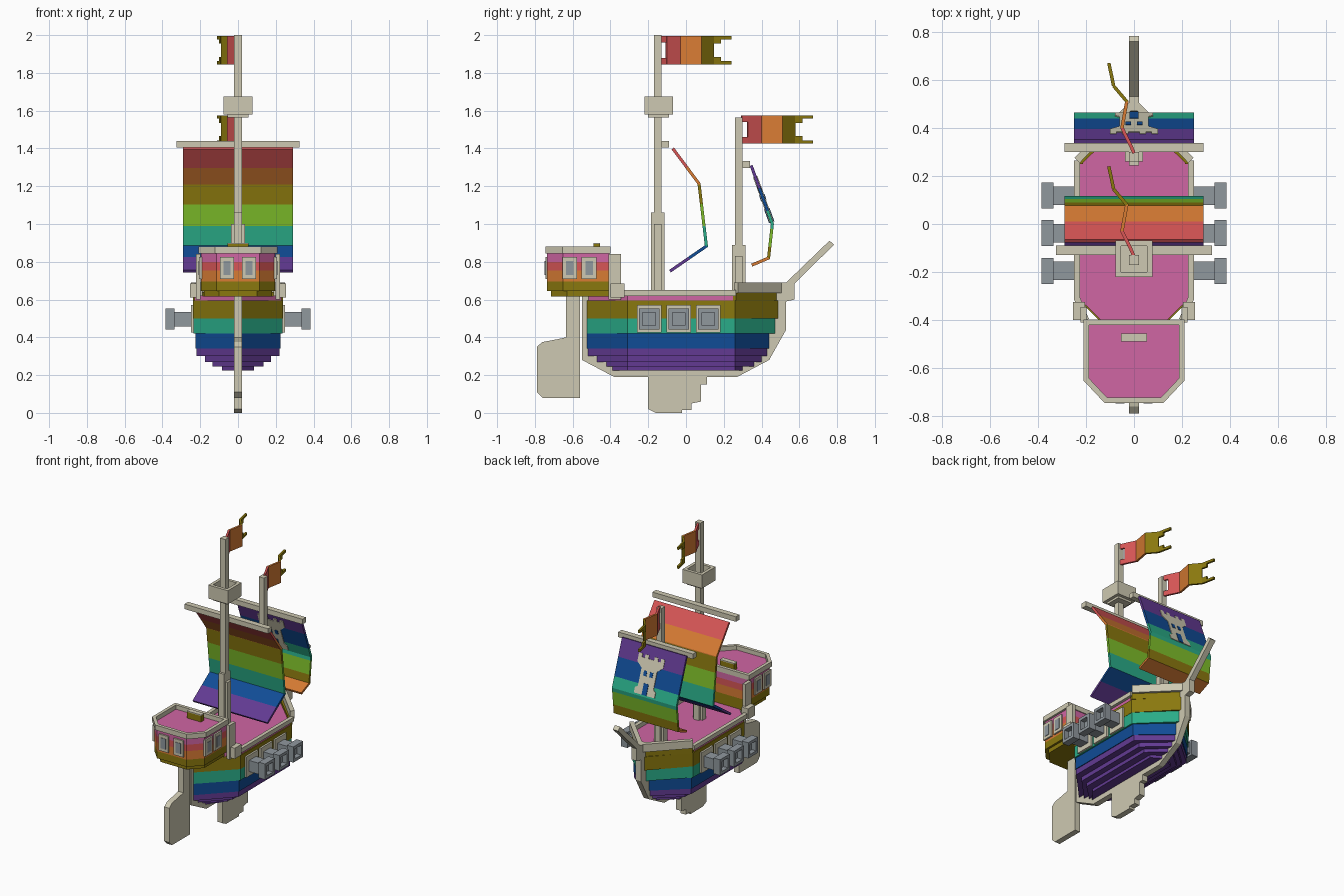
import bpy, bmesh, math
from mathutils import Vector

if "Cube" in bpy.data.objects:
    bpy.data.objects.remove(bpy.data.objects["Cube"])

# ---------- colours ----------
def lin(c):
    c /= 255
    return c / 12.92 if c < 0.04045 else ((c + 0.055) / 1.055) ** 2.4

def colour(name, r, g, b):
    m = bpy.data.materials.new(name)
    m.diffuse_color = (lin(r), lin(g), lin(b), 1)
    m.use_nodes = True
    m.node_tree.nodes["Principled BSDF"].inputs["Base Color"].default_value = m.diffuse_color
    return m

CREAM = colour("cream", 206, 201, 178)
GREY = colour("grey", 144, 152, 158)
PURPLE = colour("purple", 98, 58, 146)
BLUE = colour("blue", 16, 76, 150)
TEAL = colour("teal", 42, 172, 136)
GREEN = colour("green", 126, 190, 42)
OLIVE = colour("olive", 138, 120, 14)
ORANGE = colour("orange", 216, 124, 52)
RED = colour("red", 216, 86, 86)
PINK = colour("pink", 208, 102, 164)

# ---------- helpers ----------
def XY(u, v, w): return (u, v, w)      # plan shape raised along z
def YZ(u, v, w): return (w, u, v)      # side shape spread along x

def finish(name, bm, mats):
    bmesh.ops.recalc_face_normals(bm, faces=bm.faces)
    me = bpy.data.meshes.new(name)
    bm.to_mesh(me)
    bm.free()
    for m in mats:
        me.materials.append(m)
    ob = bpy.data.objects.new(name, me)
    bpy.context.collection.objects.link(ob)
    return ob

def prism(name, pts, lo, hi, mat, to3d=XY):
    bm = bmesh.new()
    a = [bm.verts.new(to3d(u, v, lo)) for u, v in pts]
    b = [bm.verts.new(to3d(u, v, hi)) for u, v in pts]
    bm.faces.new(a)
    bm.faces.new(b[::-1])
    for i in range(len(pts)):
        j = (i + 1) % len(pts)
        bm.faces.new((a[i], a[j], b[j], b[i]))
    return finish(name, bm, [mat])

def box(name, x0, x1, y0, y1, z0, z1, mat):
    return prism(name, [(x0, y0), (x1, y0), (x1, y1), (x0, y1)], z0, z1, mat)

def ribbon(name, path, thick, lo, hi, mats, to3d=XY, closed=False):
    """Strip of even thickness along a path, one material per segment."""
    p = [Vector(q) for q in path]
    n = len(p)
    bm = bmesh.new()
    rows = []
    for i in range(n):
        d0 = p[i] - p[i - 1] if i or closed else p[1] - p[0]
        d1 = p[(i + 1) % n] - p[i] if i < n - 1 or closed else d0
        d0, d1 = d0.normalized(), d1.normalized()
        n0, n1 = Vector((-d0.y, d0.x)), Vector((-d1.y, d1.x))
        m = (n0 + n1).normalized()
        o = m * (thick / 2 / max(m.dot(n0), 0.4))
        rows.append([bm.verts.new(to3d(q.x, q.y, w)) for q, w in
                     ((p[i] + o, lo), (p[i] - o, lo), (p[i] - o, hi), (p[i] + o, hi))])
    used = list(dict.fromkeys(mats))
    for i in range(n if closed else n - 1):
        r, s = rows[i], rows[(i + 1) % n]
        for k in range(4):
            f = bm.faces.new((r[k], r[(k + 1) % 4], s[(k + 1) % 4], s[k]))
            f.material_index = used.index(mats[i % len(mats)])
    if not closed:
        bm.faces.new(rows[0])
        bm.faces.new(rows[-1][::-1]).material_index = used.index(mats[(n - 2) % len(mats)])
    return finish(name, bm, used)

def mirrored(half):
    return half + [(-x, y) for x, y in reversed(half)]

# ---------- hull: stepped layers, pointed at both ends ----------
for name, z0, z1, w, ys, yb, mat in (
        ("hull_bottom", .225, .245, .085, -.39, .30, PURPLE),
        ("hull_step_low", .245, .27, .135, -.42, .36, PURPLE),
        ("hull_step_mid", .27, .30, .175, -.47, .40, PURPLE),
        ("hull_step_top", .30, .34, .22, -.52, .43, PURPLE),
        ("hull_blue_band", .34, .42, .225, -.523, .44, BLUE),
        ("hull_teal_band", .42, .50, .235, -.525, .47, TEAL),
        ("hull_olive_band", .50, .595, .237, -.525, .487, OLIVE),
        ("main_deck", .595, .62, .23, -.515, .475, PINK)):
    prism(name, mirrored([(.02, ys), (w, -.31), (w, .26), (.02, yb)]), z0, z1, mat)

# bow wall and rails
ribbon("bow_wall", [(.225, .25), (.225, .26), (0, .48), (-.225, .26), (-.225, .25)],
       .025, .595, .64, [OLIVE])
ribbon("bow_rail", [(.237, .265), (0, .505), (-.237, .265)], .03, .635, .69, [CREAM])
for s in (-1, 1):
    ribbon("waist_rail", [(s * .20, -.40), (s * .237, -.31), (s * .237, .265)],
           .026, .62, .65, [CREAM])
    box("rail_post", s * .21 - .012, s * .21 + .012, -.41, -.345, .60, .84, CREAM)
    box("rail_block", s * .23 - .025, s * .23 + .025, -.40, -.325, .61, .685, CREAM)

# keel, bowsprit, fin and rudder
prism("keel_and_bowsprit", [
    (-.55, .62), (-.55, .28), (-.38, .19), (.27, .19), (.44, .28), (.53, .44), (.53, .59),
    (.575, .6), (.575, .685), (.783, .89), (.76, .912), (.53, .69), (.47, .69), (.46, .5),
    (.4, .31), (.26, .24), (-.37, .24), (-.49, .31), (-.49, .62)], -.02, .02, CREAM, YZ)
prism("keel_fin", [(-.2, .19), (-.2, .02), (-.16, 0), (-.02, 0), (-.02, .015), (.03, .015),
                   (.03, .05), (.08, .06), (.08, .15), (.11, .15), (.11, .19)],
      -.02, .02, CREAM, YZ)
prism("rudder", [(-.79, .11), (-.76, .08), (-.56, .08), (-.56, .62), (-.635, .62),
                 (-.635, .4), (-.68, .39), (-.76, .375), (-.79, .35)], -.02, .02, CREAM, YZ)

# ---------- cannons with frames ----------
for s in (-1, 1):
    for y in (-.195, -.038, .118):
        x = lambda a, b: sorted((s * a, s * b))
        box("port_frame", *x(.225, .25), y - .065, y + .065, .425, .57, CREAM)
        box("cannon_barrel", *x(.24, .35), y - .038, y + .038, .457, .535, GREY)
        ring = [(y - .044, .452), (y + .044, .452), (y + .044, .542), (y - .044, .542)]
        ribbon("cannon_muzzle", ring, .02, *x(.335, .385), [GREY], YZ, True)

# ---------- stern cabin ----------
def cabin(w, yf, yb):
    return mirrored([(w, yb), (w, yf + .085), (w - .08, yf)])

for name, z0, z1, w, yf, mat in (
        ("cabin_base", .615, .645, .18, -.715, OLIVE),
        ("cabin_olive_band", .645, .695, .195, -.735, OLIVE),
        ("cabin_orange_band", .695, .755, .195, -.735, ORANGE),
        ("cabin_red_band", .755, .80, .195, -.735, RED),
        ("cabin_deck", .80, .85, .195, -.735, PINK)):
    prism(name, cabin(w, yf, -.405), z0, z1, mat)
ribbon("cabin_rail", cabin(.198, -.733, -.41), .023, .845, .88, [CREAM], XY, True)
box("deck_chest", -.055, .055, -.49, -.455, .84, .893, OLIVE)
box("deck_chest_lid", -.055, .055, -.49, -.455, .893, .90, CREAM)

# cabin windows: frame and pane, two at the stern and two on each side
for c in (-.058, .058):
    box("stern_window_frame", c - .037, c + .037, -.745, -.73, .71, .825, CREAM)
    box("stern_window_pane", c - .019, c + .019, -.748, -.735, .73, .803, GREY)
for s in (-1, 1):
    for y in (-.615, -.513):
        x = lambda a, b: sorted((s * a, s * b))
        box("side_window_frame", *x(.19, .206), y - .039, y + .039, .71, .825, CREAM)
        box("side_window_pane", *x(.19, .209), y - .02, y + .02, .73, .803, GREY)

# ---------- masts, yards, lookout ----------
for name, y, top, base in (("main", -.15, 2.0, 1.06), ("fore", .28, 1.565, .89)):
    box(name + "_mast", -.02, .02, y - .02, y + .02, .6, top, CREAM)
    box(name + "_mast_foot_long", -.02, .02, y - .036, y + .036, .6, base, CREAM)
    box(name + "_mast_foot_wide", -.037, .037, y - .02, y + .02, .6, base - .06, CREAM)
box("main_yard", -.325, .325, -.13, -.09, 1.405, 1.44, CREAM)
box("fore_yard", -.29, .29, .30, .338, 1.297, 1.333, CREAM)
box("lookout_floor", -.055, .055, -.20, -.09, 1.565, 1.59, CREAM)
ribbon("lookout_walls", [(-.065, -.21), (.065, -.21), (.065, -.08), (-.065, -.08)],
       .022, 1.58, 1.675, [CREAM], XY, True)

# ---------- striped sails ----------
def sail(name, path, cuts, mats, half):
    pts = []
    for (y0, z0), (y1, z1) in zip(path, path[1:]):
        pts.append((y0, z0))
        for z in cuts:
            if z1 + .002 < z < z0 - .002:
                pts.append((y0 + (y1 - y0) * (z - z0) / (z1 - z0), z))
    pts.append(path[-1])
    seg = [mats[sum(c > (a[1] + b[1]) / 2 for c in cuts)] for a, b in zip(pts, pts[1:])]
    ribbon(name, pts, .016, -half, half, seg, YZ)

sail("main_sail", [(-.07, 1.4), (.069, 1.213), (.108, .883), (-.085, .75)],
     [1.3, 1.21, 1.105, .99, .885, .82],
     [RED, ORANGE, OLIVE, GREEN, TEAL, BLUE, PURPLE], .29)
A, B = Vector((.345, 1.31)), Vector((.457, 1.0))
sail("fore_sail", [A[:], B[:], (.437, .82), (.348, .782)], [1.19, 1.07, .975, .88, .82],
     [PURPLE, BLUE, TEAL, GREEN, OLIVE, ORANGE], .25)

# tower motif lying on the straight upper part of the fore sail
N = Vector((B - A).yx * 1).normalized()
N = Vector((-(B - A).y, (B - A).x)).normalized()
def on_sail(x, t, w):
    q = A.lerp(B, t) + N * w
    return (x, q.x, q.y)

prism("sail_tower", mirrored([(.022, .26), (.022, .19), (.05, .19), (.05, .26), (.072, .26),
                              (.072, .19), (.1, .19), (.1, .36), (.06, .46), (.06, .82),
                              (.08, .86), (.08, .97)]), -.012, .012, CREAM, on_sail)
for x0, x1, t0, t1 in ((-.035, -.012, .5, .6), (.012, .035, .5, .6), (-.018, .018, .74, .97)):
    prism("tower_opening", [(x0, t0), (x1, t0), (x1, t1), (x0, t1)], -.015, .015, BLUE, on_sail)

# ---------- swallow-tailed flags ----------
FLAG = [(-.013, -.105), (-.05, -.03), (-.03, .08), (-.085, .145)]
TAIL = [(-.085, .145), (-.105, .24)]
for name, dy, dz in (("main", 0, 0), ("fore", .43, -.42)):
    mv = lambda path: [(x, y + dy) for x, y in path]
    ribbon(name + "_flag", mv(FLAG), .014, 1.845 + dz, 1.995 + dz, [RED, ORANGE, OLIVE])
    for z0, z1 in ((1.845, 1.88), (1.96, 1.995)):
        ribbon(name + "_flag_tie", mv([(0, -.135), FLAG[0]]), .014, z0 + dz, z1 + dz, [RED])
    for z0, z1, z2, z3 in ((1.845, 1.885, 1.845, 1.862), (1.955, 1.995, 1.978, 1.995)):
        mid = (-.093, .185)
        ribbon(name + "_flag_tail", mv([TAIL[0], mid]), .014, z0 + dz, z1 + dz, [OLIVE])
        ribbon(name + "_flag_tip", mv([mid, TAIL[1]]), .014, z2 + dz, z3 + dz, [OLIVE])
